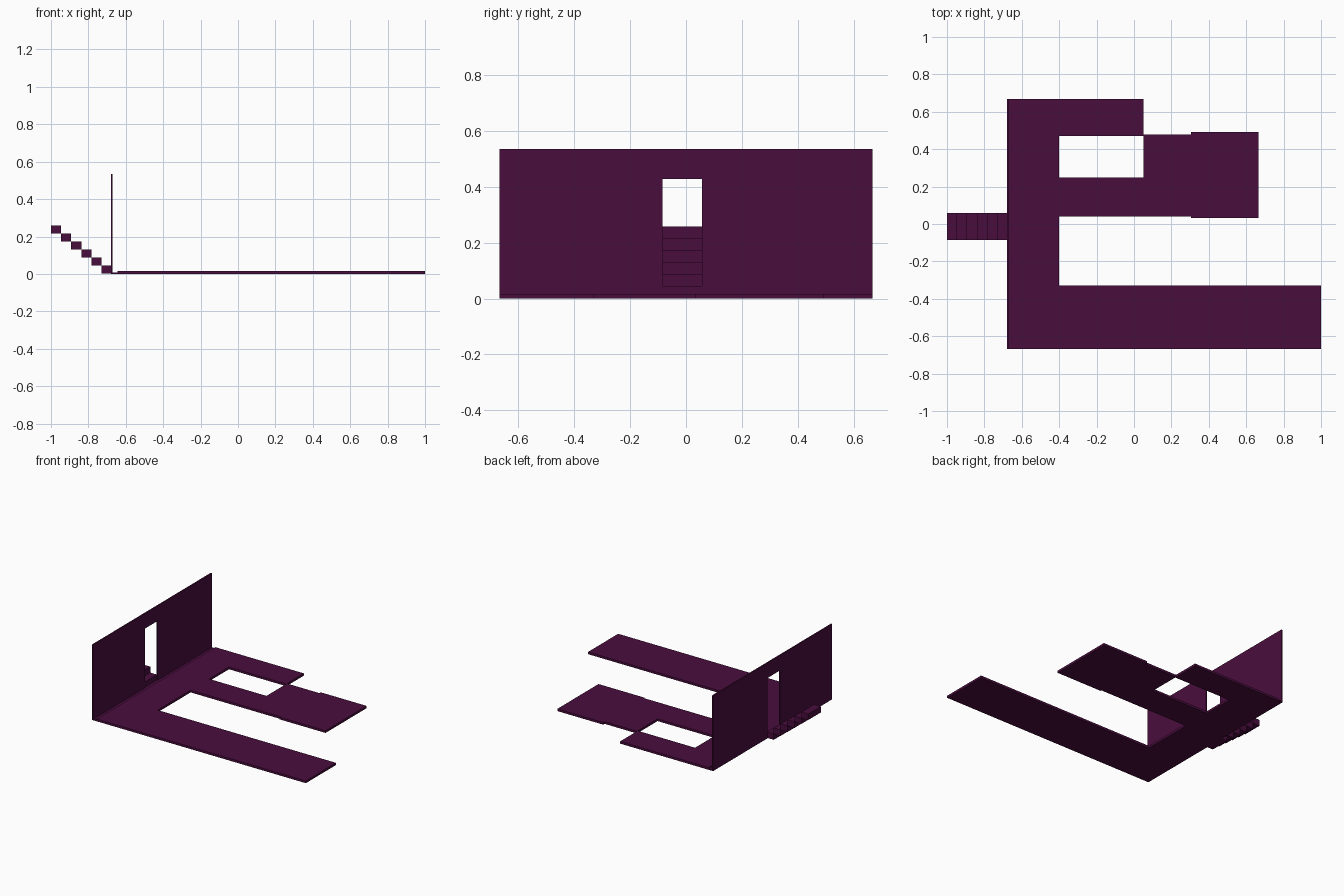
import bpy, bmesh
from mathutils import Vector

if "Cube" in bpy.data.objects:
    bpy.data.objects.remove(bpy.data.objects["Cube"])

plum = bpy.data.materials.new("dark_plum")
plum.diffuse_color = (0.068, 0.004, 0.048, 1)
plum.use_nodes = True
plum.node_tree.nodes["Principled BSDF"].inputs["Base Color"].default_value = plum.diffuse_color


def prism(name, outline, direction):
    """Extrude a closed flat outline along a direction."""
    bm = bmesh.new()
    face = bm.faces.new([bm.verts.new(p) for p in outline])
    new = bmesh.ops.extrude_face_region(bm, geom=[face], use_keep_orig=True)["geom"]
    verts = [v for v in new if isinstance(v, bmesh.types.BMVert)]
    bmesh.ops.translate(bm, verts=verts, vec=Vector(direction))
    bmesh.ops.recalc_face_normals(bm, faces=bm.faces)
    mesh = bpy.data.meshes.new(name)
    bm.to_mesh(mesh)
    bm.free()
    mesh.materials.append(plum)
    obj = bpy.data.objects.new(name, mesh)
    bpy.context.collection.objects.link(obj)
    return obj


def slab(name, x0, x1, y0, y1, z0=0.0, z1=0.016):
    outline = [(x0, y0, z0), (x1, y0, z0), (x1, y1, z0), (x0, y1, z0)]
    return prism(name, outline, (0, 0, z1 - z0))


W = 0.667                    # half width of the building
DOOR = (-0.085, 0.058)       # doorway sides

# Floor: a cross corridor, three arms and a room
slab("cross_corridor_floor", -0.645, -0.40, -W, W)
slab("long_arm_floor", -0.40, 1.0, -W, -0.33)
slab("middle_arm_floor", -0.40, 0.05, 0.04, 0.248)
slab("back_arm_floor", -0.40, 0.05, 0.47, W)
slab("hall_floor", 0.05, 0.305, 0.04, 0.478)
slab("end_room_floor", 0.305, 0.665, 0.032, 0.493)

# Thin threshold strip beneath the wall
slab("threshold", -0.68, -0.645, -W, W, 0, 0.008)

# Wall with doorway
wall = [(-W, 0), (DOOR[0], 0), (DOOR[0], 0.428), (DOOR[1], 0.428),
        (DOOR[1], 0), (W, 0), (W, 0.535), (-W, 0.535)]
prism("door_wall", [(-0.68, y, z) for y, z in wall], (0.009, 0, 0))

# Stairs rising away from the doorway
run, rise = 0.0541, 0.0425
for i in range(6):
    x1 = -0.6755 - i * run
    z0 = 0.003 + i * rise
    slab(f"step_{i + 1}", x1 - run, x1, *DOOR, z0, z0 + rise)
